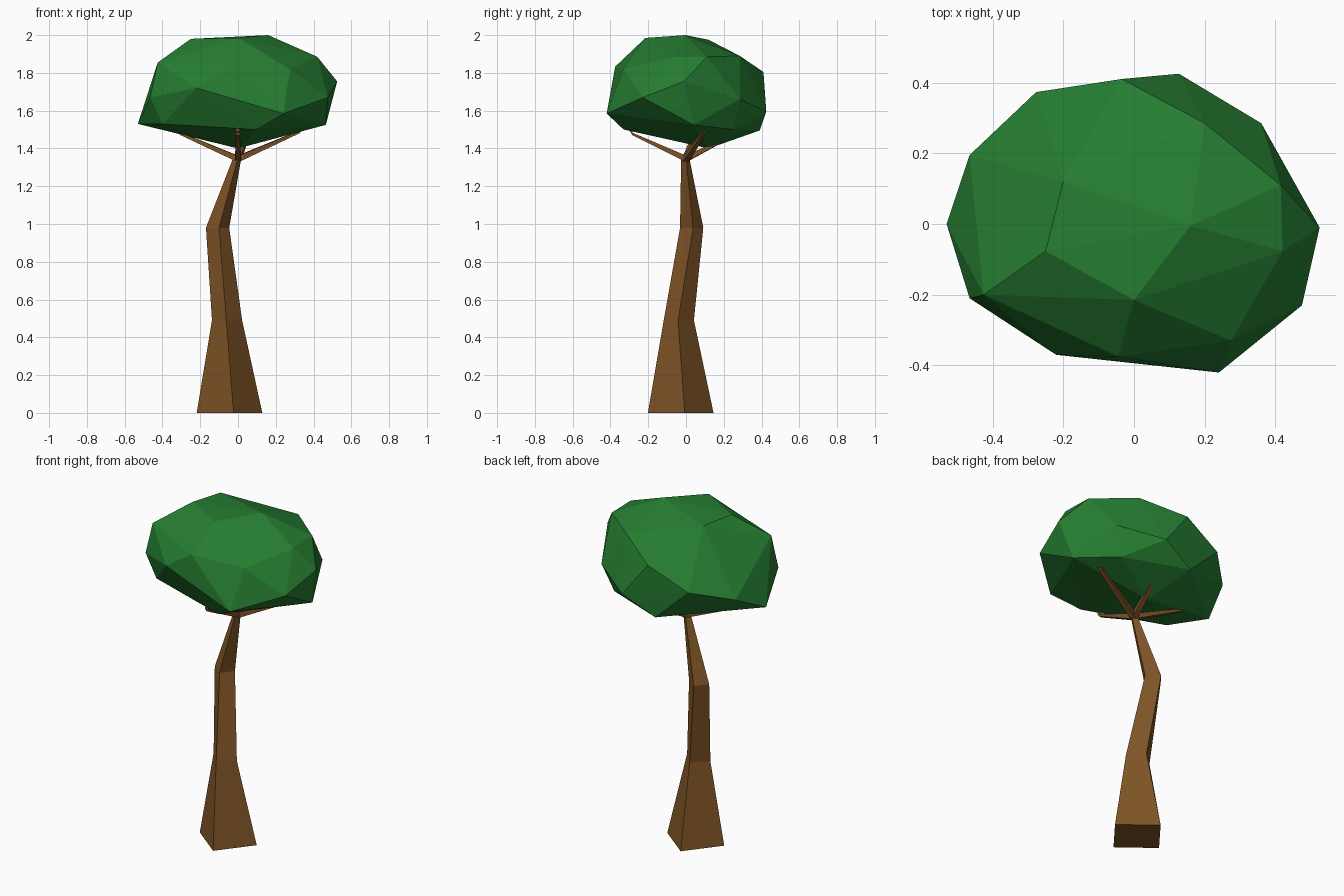
import bpy, bmesh, math
from mathutils import Vector

if "Cube" in bpy.data.objects:
    bpy.data.objects.remove(bpy.data.objects["Cube"])


def material(name, rgb):
    m = bpy.data.materials.new(name)
    m.diffuse_color = (*rgb, 1)
    m.use_nodes = True
    m.node_tree.nodes["Principled BSDF"].inputs["Base Color"].default_value = m.diffuse_color
    return m


bark = material("bark_brown", (0.21, 0.088, 0.019))
leaf = material("leaf_green", (0.019, 0.205, 0.031))


def finish(bm, name, mat):
    bmesh.ops.recalc_face_normals(bm, faces=bm.faces)
    mesh = bpy.data.meshes.new(name)
    bm.to_mesh(mesh)
    bm.free()
    mesh.materials.append(mat)
    ob = bpy.data.objects.new(name, mesh)
    bpy.context.collection.objects.link(ob)
    return ob


def square(centre, radius, u, v, spin=0.0):
    """Four corners round a centre in the plane of u and v."""
    c = Vector(centre)
    angles = [spin + i * math.pi / 2 for i in range(4)]
    return [c + radius * (math.cos(a) * u + math.sin(a) * v) for a in angles]


def loft(name, rings, mat):
    bm = bmesh.new()
    loops = [[bm.verts.new(p) for p in ring] for ring in rings]
    for a, b in zip(loops, loops[1:]):
        for i in range(4):
            j = (i + 1) % 4
            bm.faces.new((a[i], a[j], b[j], b[i]))
    bm.faces.new(loops[0][::-1])
    bm.faces.new(loops[-1])
    return finish(bm, name, mat)


# Trunk: four-sided, bent and tapering (x, y, z, radius, spin in degrees)
X, Y, Z = Vector((1, 0, 0)), Vector((0, 1, 0)), Vector((0, 0, 1))
trunk = [(-0.045, -0.028, 0.0, 0.175, -83), (-0.058, -0.038, 0.49, 0.080, -93),
         (-0.108, 0.030, 0.98, 0.062, -83), (-0.004, -0.004, 1.35, 0.022, -80)]
loft("trunk", [square((x, y, z), r, X, Y, math.radians(s)) for x, y, z, r, s in trunk], bark)

# Branches: spread from the trunk top, then hook up into the crown
elbows = {"left": (-0.31, 0.05, 1.48), "right": (0.33, 0.10, 1.49),
          "front": (0.0, -0.29, 1.48), "back": (0.05, 0.25, 1.47)}
for side, e in elbows.items():
    elbow = Vector(e)
    start = Vector((0, 0, 1.345))
    out = (elbow - start).normalized()
    across = out.cross(Z).normalized()
    up = across.cross(out)
    flat = across.cross(Z)
    tip = elbow + Vector((0, 0, 0.05))
    loft("branch_" + side,
         [square(start, 0.022, across, up, math.pi / 4),
          square(elbow, 0.015, across, (up - flat).normalized(), math.pi / 4),
          square(tip, 0.010, across, -flat, math.pi / 4)], bark)

# Crown: faceted hull round its corner points, listed by level
upper = [(0.16, -0.005, 2.0), (0.0, -0.215, 1.985), (-0.25, -0.077, 1.98), (-0.20, 0.12, 1.975),
         (0.20, 0.285, 1.89), (0.415, 0.11, 1.885), (0.42, -0.077, 1.885),
         (0.275, -0.33, 1.82), (-0.045, -0.375, 1.833), (-0.425, -0.20, 1.855)]
middle = [(-0.035, 0.41, 1.805), (0.525, -0.01, 1.755), (-0.22, -0.37, 1.72),
          (-0.277, 0.373, 1.69), (0.475, -0.23, 1.67), (-0.465, -0.21, 1.67),
          (0.36, 0.285, 1.66), (-0.465, 0.195, 1.63), (0.127, 0.425, 1.595),
          (0.24, -0.42, 1.585)]
lower = [(-0.53, 0.0, 1.53), (-0.40, -0.20, 1.53), (0.465, 0.04, 1.525), (-0.36, 0.10, 1.52),
         (0.10, -0.33, 1.50), (0.30, 0.25, 1.50), (-0.07, 0.39, 1.495), (0.0, 0.12, 1.40)]
bm = bmesh.new()
for p in upper + middle + lower:
    bm.verts.new(p)
hull = bmesh.ops.convex_hull(bm, input=bm.verts)
loose = [v for v in bm.verts if not v.link_faces]
bmesh.ops.delete(bm, geom=loose, context='VERTS')
finish(bm, "crown", leaf)
